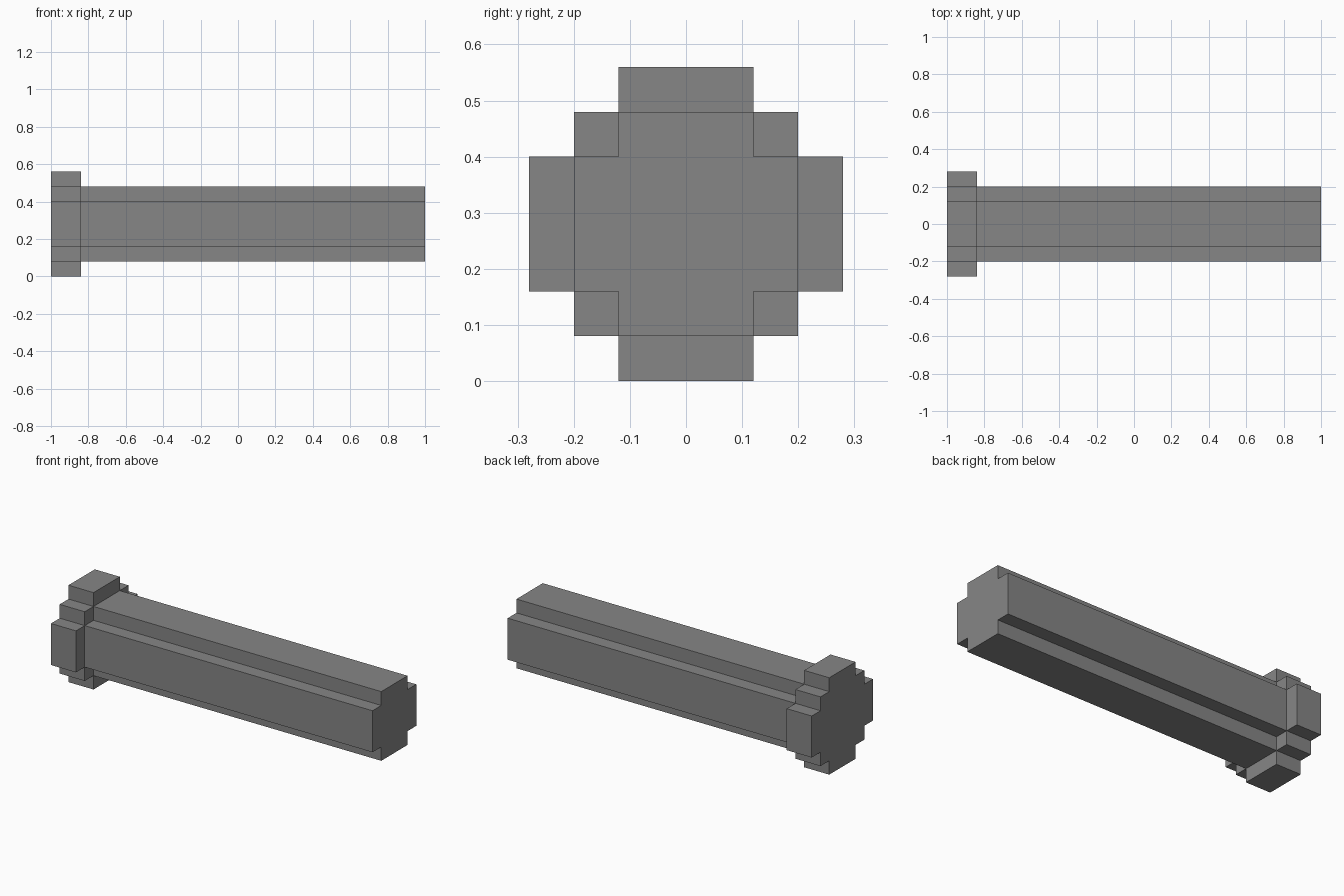
import bpy
import bmesh

if "Cube" in bpy.data.objects:
    bpy.data.objects.remove(bpy.data.objects["Cube"], do_unlink=True)

STEP = 0.08      # size of one stair step
FLAT = 0.12      # half width of the flat outer sides
CENTER_Z = 0.28  # height of the long axis

grey = bpy.data.materials.new("mid grey")
grey.use_nodes = True
color = (0.24, 0.24, 0.24, 1)
grey.diffuse_color = color
grey.node_tree.nodes["Principled BSDF"].inputs["Base Color"].default_value = color


def stepped_profile(steps):
    """Stair-cornered outline, one quarter turned four times."""
    corner = []
    for i in range(steps + 1):
        y = FLAT + STEP * (steps - i)
        z = FLAT + STEP * i
        corner.append((y, z))
        if i < steps:
            corner.append((y - STEP, z))
    points = []
    for _ in range(4):
        points += corner
        corner = [(-z, y) for y, z in corner]
    return points


def stepped_bar(name, x_start, x_end, steps):
    bm = bmesh.new()
    verts = [bm.verts.new((x_start, y, z + CENTER_Z)) for y, z in stepped_profile(steps)]
    cap = bm.faces.new(verts)
    result = bmesh.ops.extrude_face_region(bm, geom=[cap], use_keep_orig=True)
    moved = [v for v in result["geom"] if isinstance(v, bmesh.types.BMVert)]
    bmesh.ops.translate(bm, verts=moved, vec=(x_end - x_start, 0, 0))
    bmesh.ops.recalc_face_normals(bm, faces=bm.faces)
    mesh = bpy.data.meshes.new(name)
    bm.to_mesh(mesh)
    bm.free()
    mesh.materials.append(grey)
    obj = bpy.data.objects.new(name, mesh)
    bpy.context.collection.objects.link(obj)
    return obj


# Long shaft, seated in the wider end collar
stepped_bar("shaft", -0.84, 1.0, 1)
stepped_bar("end_collar", -1.0, -0.84, 2)
